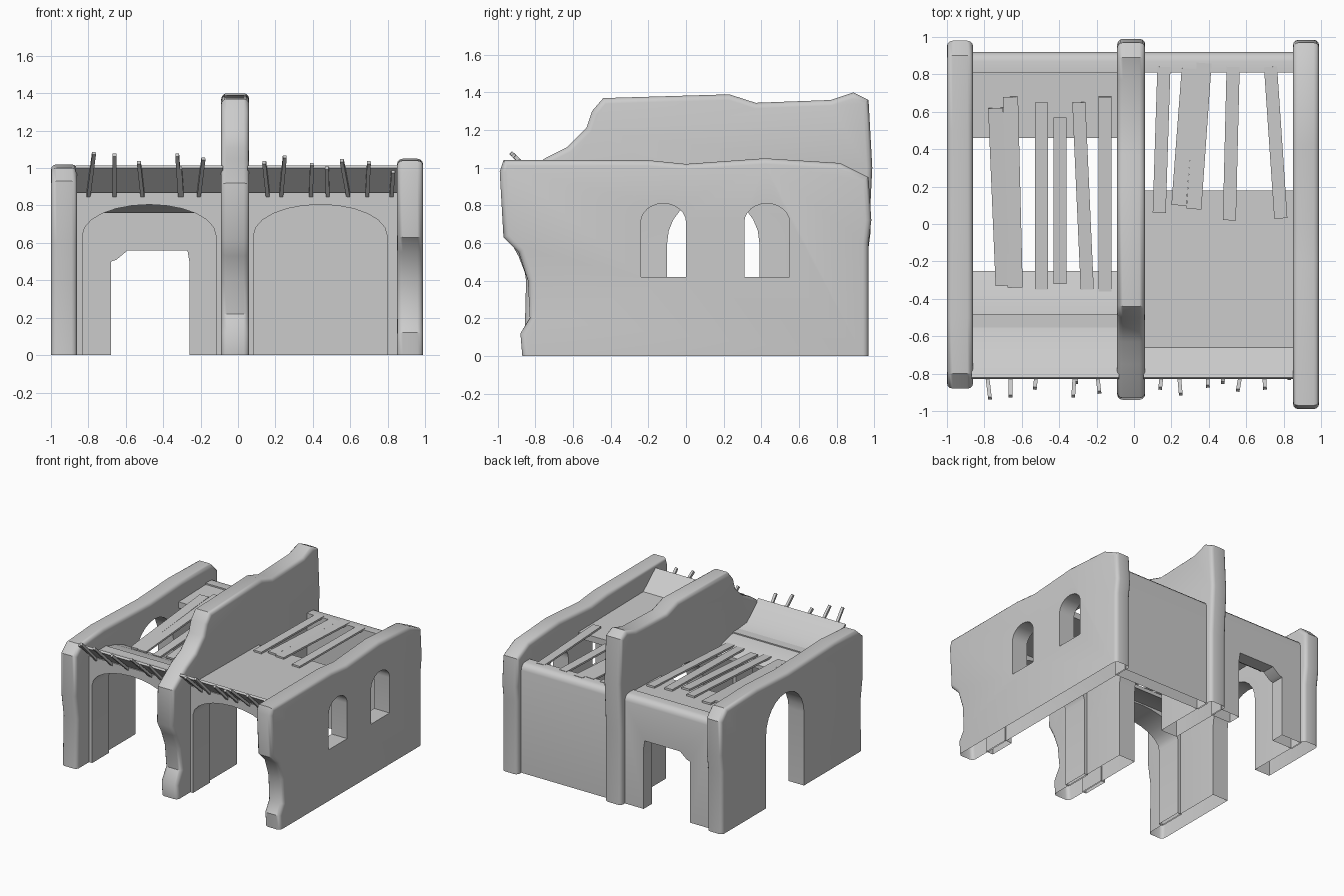
import bpy, bmesh, math
from mathutils import Vector, Matrix

if "Cube" in bpy.data.objects:
    bpy.data.objects.remove(bpy.data.objects["Cube"])

plaster = bpy.data.materials.new("grey_plaster")
plaster.use_nodes = True
GREY = (0.6, 0.6, 0.6, 1)
plaster.diffuse_color = GREY
plaster.node_tree.nodes["Principled BSDF"].inputs["Base Color"].default_value = GREY


def finish(name, bm):
    bmesh.ops.recalc_face_normals(bm, faces=bm.faces)
    mesh = bpy.data.meshes.new(name)
    bm.to_mesh(mesh)
    bm.free()
    mesh.materials.append(plaster)
    ob = bpy.data.objects.new(name, mesh)
    bpy.context.collection.objects.link(ob)
    return ob


def smooth(ob):
    bpy.ops.object.select_all(action="DESELECT")
    ob.select_set(True)
    bpy.context.view_layer.objects.active = ob
    bpy.ops.object.shade_smooth_by_angle(angle=math.radians(35))


def open_bottom(ob):
    bm = bmesh.new()
    bm.from_mesh(ob.data)
    low = [f for f in bm.faces if all(v.co.z < 0.005 for v in f.verts)]
    bmesh.ops.delete(bm, geom=low, context="FACES_ONLY")
    bm.to_mesh(ob.data)
    bm.free()


def prism(name, pts, a, b, along="x", soft=None, size=0.03):
    """Extrude a flat outline; soft(p, q) picks the outline edges to round."""
    bm = bmesh.new()
    place = (lambda u, w, d: (d, u, w)) if along == "x" else (lambda u, w, d: (u, d, w))
    face = bm.faces.new([bm.verts.new(place(u, w, a)) for u, w in pts])
    ext = bmesh.ops.extrude_face_region(bm, geom=[face], use_keep_orig=True)
    move = Vector(place(0, 0, b - a))
    for v in ext["geom"]:
        if isinstance(v, bmesh.types.BMVert):
            v.co += move
    bmesh.ops.recalc_face_normals(bm, faces=bm.faces)
    if soft:
        edges = [e for e in bm.edges if soft(e.verts[0].co, e.verts[1].co)]
        bmesh.ops.bevel(bm, geom=edges, offset=size, segments=3, profile=0.5,
                        affect="EDGES", clamp_overlap=True)
    return finish(name, bm)


def arch(c, half, spring, top, n=12):
    """Arch curve from the right springing point over to the left."""
    return [(c + half * math.cos(math.pi * i / n),
             spring + (top - spring) * math.sin(math.pi * i / n)) for i in range(n + 1)]


# Side walls: ragged outlines running front to back
DOOR = [(0.39, 0)] + arch(0.145, 0.245, 0.6, 0.85) + [(-0.1, 0)]


def outer_edge(p, q):
    m = (p + q) / 2
    in_door = -0.11 < m.y < 0.4 and m.z < 0.87
    return abs(p.x - q.x) < 1e-4 and m.z > 0.001 and not in_door


right_outline = [(-0.87, 0), (-0.88, 0.12), (-0.83, 0.2), (-0.84, 0.4), (-0.89, 0.55),
                 (-0.97, 0.63), (-0.99, 0.98), (-0.97, 1.04), (-0.2, 1.04), (0, 1.02),
                 (0.42, 1.05), (0.82, 1.025), (0.97, 0.95), (0.985, 0.72), (0.97, 0.6), (0.97, 0)]
middle_outline = [(-0.87, 0), (-0.88, 0.12), (-0.82, 0.22), (-0.84, 0.4), (-0.89, 0.53),
                  (-0.94, 0.62), (-0.93, 0.92), (-0.75, 1.05), (-0.63, 1.11), (-0.53, 1.21),
                  (-0.5, 1.3), (-0.44, 1.37), (0.23, 1.39), (0.37, 1.345), (0.77, 1.36),
                  (0.89, 1.4), (0.97, 1.36), (0.99, 1.0), (0.97, 0.6), (0.97, 0)]
left_outline = [(-0.86, 0), (-0.85, 0.4), (-0.88, 0.6), (-0.88, 0.93), (-0.8, 1.0), (-0.5, 1.02),
                (0.1, 1.0), (0.5, 1.02), (0.9, 1.01), (0.98, 0.93), (0.98, 0.65), (0.96, 0.5), (0.96, 0)]

right_wall = prism("right_wall", right_outline, 0.85, 0.99, soft=outer_edge)
middle_wall = prism("middle_wall", middle_outline + DOOR, -0.09, 0.06, soft=outer_edge)
left_wall = prism("left_wall", left_outline + DOOR, -1.0, -0.86, soft=outer_edge)

# Arched windows through the right wall
for c in (-0.12, 0.43):
    cutter = prism("window_cutter", [(c - 0.12, 0.42), (c + 0.12, 0.42)]
                   + arch(c, 0.12, 0.71, 0.81), 0.7, 1.1)
    cutter.hide_render = True
    mod = right_wall.modifiers.new("window", "BOOLEAN")
    mod.operation, mod.solver, mod.object = "DIFFERENCE", "EXACT", cutter
    bpy.context.view_layer.objects.active = right_wall
    bpy.ops.object.modifier_apply(modifier=mod.name)
    bpy.data.objects.remove(cutter)

# Front arches and back walls between the side walls
def back_top(p, q):
    return abs(p.y - 0.92) < 1e-3 and abs(q.y - 0.92) < 1e-3 and min(p.z, q.z) > 0.85


parts = [right_wall, middle_wall, left_wall]
for side, x0, x1, c in (("left", -0.87, -0.08, -0.475), ("right", 0.05, 0.86, 0.44)):
    parts.append(prism(side + "_front_arch",
                       [(x1, 0), (x1, 0.87), (x0, 0.87), (x0, 0), (c - 0.357, 0)]
                       + arch(c, 0.357, 0.64, 0.805)[::-1] + [(c + 0.357, 0)],
                       -0.7, -0.48, "y"))
    door = [(-0.68, 0), (-0.68, 0.5), (-0.65, 0.51), (-0.59, 0.56),
            (-0.27, 0.56), (-0.26, 0.5), (-0.26, 0)] if side == "left" else []
    parts.append(prism(side + "_back_wall", [(x1, 0), (x1, 0.89), (x0, 0.89), (x0, 0)] + door,
                       0.81, 0.92, "y", soft=back_top, size=0.05))
for ob in parts:
    open_bottom(ob)

# Broken roof slabs, each with a raised lip leaning out at the front
lip = [(-0.68, 0.82), (-0.68, 0.86), (-0.83, 1.0), (-0.82, 1.015), (-0.66, 0.88)]
parts.append(prism("right_roof", lip + [(0.18, 0.87), (0.18, 0.82)], 0.05, 0.86))
parts.append(prism("left_front_roof", lip + [(-0.5, 0.865), (-0.36, 0.835), (-0.25, 0.79),
                                             (-0.25, 0.76), (-0.36, 0.8), (-0.5, 0.82)], -0.87, -0.08))
parts.append(prism("left_back_roof", [(0.46, 0.82), (0.46, 0.87), (0.85, 0.88), (0.85, 0.82)],
                   -0.87, -0.08))
for ob in parts:
    smooth(ob)


# Loose boards and reeds: thin bars between two points
def bar(name, p, q, width, depth):
    p, q = Vector(p), Vector(q)
    along = (q - p).normalized()
    side = along.cross(Vector((0, 0, 1))).normalized()
    up = side.cross(along)
    frame = Matrix((side * width, along * (q - p).length, up * depth)).transposed().to_4x4()
    bm = bmesh.new()
    bmesh.ops.create_cube(bm, size=1, matrix=Matrix.Translation((p + q) / 2) @ frame)
    finish(name, bm)


boards = [(-0.74, 0.62, -0.70, -0.33, 0.08), (-0.66, 0.68, -0.635, -0.34, 0.08),
          (-0.495, 0.65, -0.495, -0.35, 0.07), (-0.395, 0.57, -0.395, -0.32, 0.07),
          (-0.295, 0.65, -0.25, -0.35, 0.07), (-0.155, 0.68, -0.155, -0.36, 0.07),
          (0.16, 0.84, 0.135, 0.06, 0.07), (0.295, 0.83, 0.24, 0.1, 0.08),
          (0.375, 0.86, 0.32, 0.08, 0.08), (0.53, 0.84, 0.51, 0.02, 0.07),
          (0.73, 0.84, 0.785, 0.03, 0.07)]
for i, (xa, ya, xb, yb, w) in enumerate(boards):
    front_z = 0.83 if xa < 0 else 0.878
    bar(f"roof_board_{i + 1}", (xa, ya, 0.885), (xb, yb, front_z), w, 0.015)

reeds = [(-0.8, -0.77, 1.08), (-0.66, -0.66, 1.07), (-0.51, -0.53, 1.03), (-0.31, -0.325, 1.07),
         (-0.3, -0.31, 1.0), (-0.21, -0.185, 1.05), (0.16, 0.14, 1.03), (0.23, 0.25, 1.06),
         (0.39, 0.395, 1.02), (0.48, 0.475, 1.0), (0.59, 0.555, 1.04), (0.69, 0.7, 1.03),
         (0.82, 0.83, 0.98)]
for i, (xa, xb, top) in enumerate(reeds):
    bar(f"lip_reed_{i + 1}", (xa, -0.69, 0.85), (xb, -0.69 - (top - 0.85) * 1.05, top), 0.02, 0.02)
